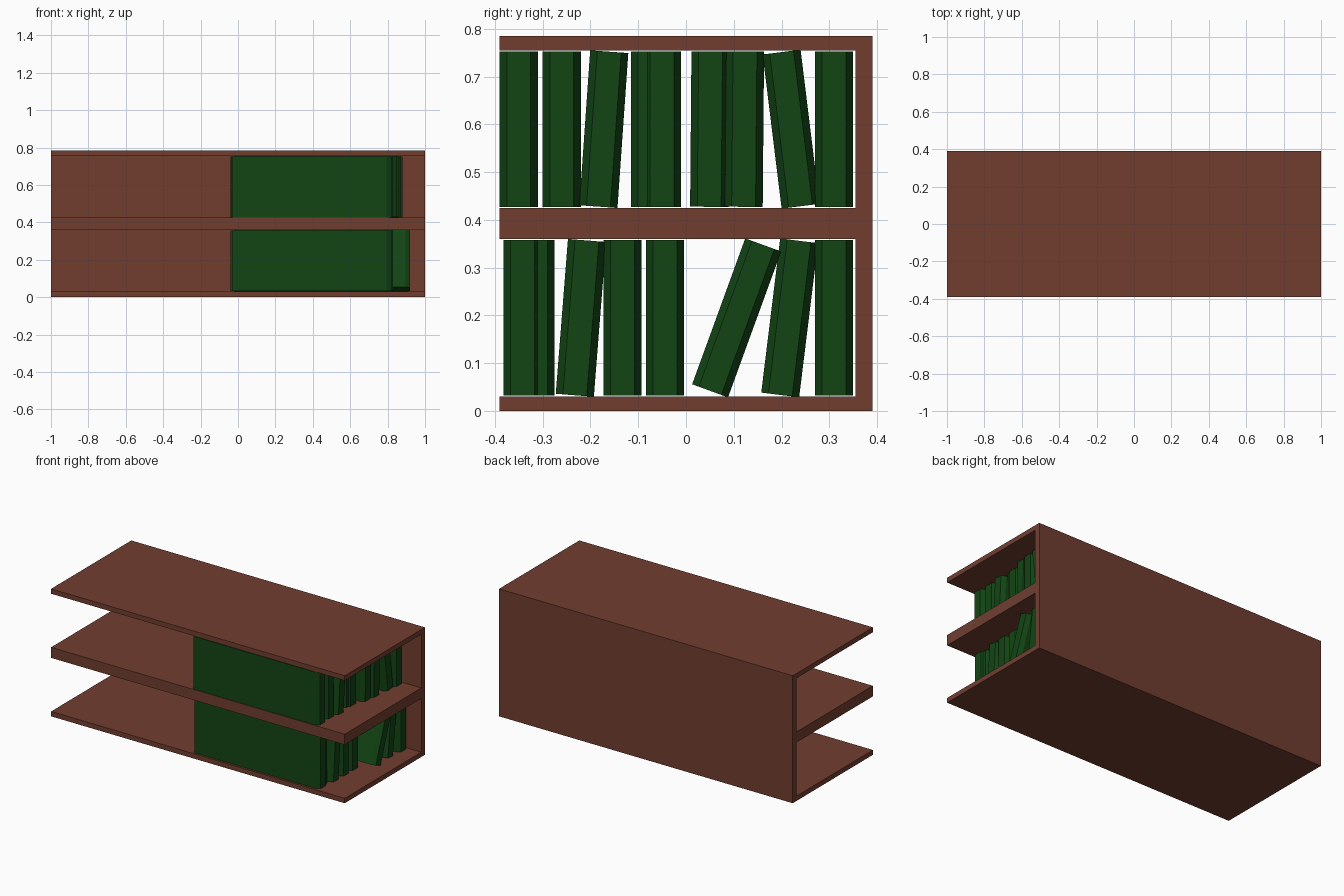
import bpy, bmesh
from math import radians
from mathutils import Matrix

if "Cube" in bpy.data.objects:
    bpy.data.objects.remove(bpy.data.objects["Cube"])


def material(name, rgb):
    m = bpy.data.materials.new(name)
    m.diffuse_color = (*rgb, 1)
    m.use_nodes = True
    m.node_tree.nodes["Principled BSDF"].inputs["Base Color"].default_value = m.diffuse_color
    return m


def prism(name, points, offset, mat):
    """Extrude a closed profile of 3D points along an offset vector."""
    bm = bmesh.new()
    face = bm.faces.new([bm.verts.new(p) for p in points])
    top = bmesh.ops.extrude_face_region(bm, geom=[face])
    verts = [g for g in top["geom"] if isinstance(g, bmesh.types.BMVert)]
    bmesh.ops.translate(bm, verts=verts, vec=offset)
    bmesh.ops.recalc_face_normals(bm, faces=bm.faces)
    me = bpy.data.meshes.new(name)
    bm.to_mesh(me)
    bm.free()
    me.materials.append(mat)
    ob = bpy.data.objects.new(name, me)
    bpy.context.collection.objects.link(ob)
    return ob


wood = material("brown_wood", (0.165, 0.048, 0.03))
cover = material("green_cover", (0.006, 0.06, 0.007))

# Shelf: comb profile with three boards and a back panel, open at both ends
F, I, B = -0.39, 0.355, 0.39
comb = [(B, 0), (F, 0), (F, 0.03), (I, 0.03), (I, 0.36), (F, 0.36),
        (F, 0.425), (I, 0.425), (I, 0.755), (F, 0.755), (F, 0.785), (B, 0.785)]
prism("shelf", [(-1, y, z) for y, z in comb], (2, 0, 0), wood)

# Books: blocks whose spine (+x end) has chamfered edges
W, H, L, C = 0.08, 0.325, 0.85, 0.015


def book(name, y, z, front, tilt):
    w = W / 2
    outline = [(-L, -w), (-0.025, -w), (0, -w + C), (0, w - C), (-0.025, w), (-L, w)]
    ob = prism(name, [(px, py, -H / 2) for px, py in outline], (0, 0, H), cover)
    ob.matrix_world = Matrix.Translation((front, y, z)) @ Matrix.Rotation(radians(-tilt), 4, "X")


# Per book: centre y, spine x, lean towards the back in degrees
upper = [(-0.35, 0.82, 0), (-0.26, 0.815, 0), (-0.172, 0.83, 4), (-0.075, 0.81, 0),
         (-0.05, 0.82, 0), (0.05, 0.85, 0.5), (0.122, 0.86, 0.5), (0.22, 0.87, -7),
         (0.31, 0.88, 0)]
lower = [(-0.342, 0.82, 0), (-0.315, 0.81, 0), (-0.22, 0.83, 4.5), (-0.133, 0.83, 0),
         (-0.044, 0.83, 0), (0.106, 0.92, 20), (0.217, 0.90, 7), (0.31, 0.91, 0)]
for row, z, books in (("upper", 0.59, upper), ("lower", 0.195, lower)):
    for i, (y, front, tilt) in enumerate(books, 1):
        book(f"{row}_book_{i}", y, z, front, tilt)
